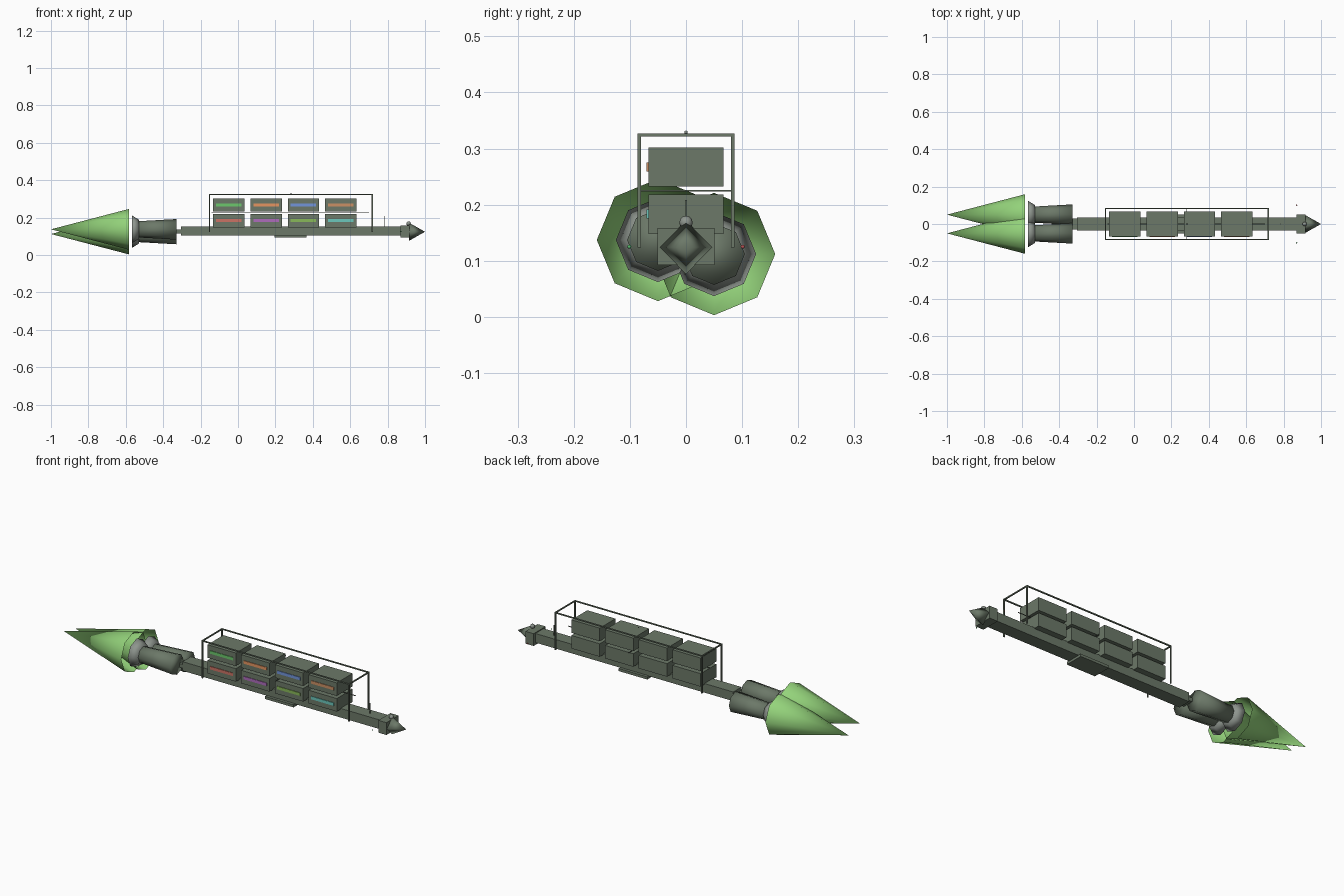
import bpy, bmesh
from math import pi
from mathutils import Matrix, Vector

if "Cube" in bpy.data.objects:
    bpy.data.objects.remove(bpy.data.objects["Cube"])


def material(name, color):
    m = bpy.data.materials.new(name)
    m.diffuse_color = (*color, 1)
    m.use_nodes = True
    m.node_tree.nodes["Principled BSDF"].inputs["Base Color"].default_value = m.diffuse_color
    return m


HULL = material("hull_grey", (0.15, 0.19, 0.14))
METAL = material("bell_grey", (0.27, 0.30, 0.27))
FLAME = material("flame_green", (0.30, 0.66, 0.20))
RED = material("red_light", (0.6, 0.1, 0.1))
GREEN = material("green_light", (0.1, 0.5, 0.15))


def finish(name, bm, mat, smooth=False):
    me = bpy.data.meshes.new(name)
    bm.to_mesh(me)
    bm.free()
    me.materials.append(mat)
    for p in me.polygons:
        p.use_smooth = smooth
    ob = bpy.data.objects.new(name, me)
    bpy.context.collection.objects.link(ob)
    return ob


def box(name, lo, hi, mat=HULL):
    lo, hi = Vector(lo), Vector(hi)
    bm = bmesh.new()
    bmesh.ops.create_cube(bm, size=1, matrix=Matrix.Translation((lo + hi) / 2)
                          @ Matrix.Diagonal((*(hi - lo), 1)))
    return finish(name, bm, mat)


def cone(name, x0, x1, r0, r1, y, z, mat=HULL, sides=8, caps=True):
    # tapered prism along x, radius r0 at x0 and r1 at x1
    bm = bmesh.new()
    bmesh.ops.create_cone(bm, cap_ends=caps, segments=sides, radius1=r0, radius2=r1, depth=x1 - x0,
                          matrix=Matrix.Translation(((x0 + x1) / 2, y, z)) @ Matrix.Rotation(pi / 2, 4, 'Y'))
    bmesh.ops.remove_doubles(bm, verts=bm.verts, dist=1e-5)
    return finish(name, bm, mat, True)


def ball(name, loc, r, mat=HULL):
    bm = bmesh.new()
    bmesh.ops.create_uvsphere(bm, u_segments=8, v_segments=6, radius=r, matrix=Matrix.Translation(loc))
    return finish(name, bm, mat, True)


def bar(name, a, b, t=0.003):
    # thin square bar between two axis-aligned points
    box(name, [min(p, q) - t for p, q in zip(a, b)], [max(p, q) + t for p, q in zip(a, b)])


# Spine, belly plate and engine mount
box("spine", (-0.305, -0.035, 0.104), (0.875, 0.035, 0.153))
box("belly_plate", (0.195, -0.05, 0.092), (0.365, 0.05, 0.106))
box("engine_mount", (-0.34, -0.03, 0.115), (-0.30, 0.03, 0.135))

# Cabin, nose, sensor dome and antenna
box("cabin", (0.87, -0.051, 0.092), (0.918, 0.051, 0.158))
cone("nose", 0.915, 1.0, 0.048, 0, 0, 0.124, sides=4)
ball("sensor_dome", (0.912, 0, 0.168), 0.012, METAL)
bar("antenna", (0.785, 0, 0.15), (0.785, 0, 0.207), 0.0015)

# Two engines with slightly different heights
for side, y, z in (("left", -0.05, 0.137), ("right", 0.05, 0.112)):
    cone("engine_" + side, -0.54, -0.328, 0.043, 0.055, y, z)
    cone("engine_bell_" + side, -0.568, -0.528, 0.075, 0.05, y, z, METAL)
    cone("flame_" + side, -1.0, -0.583, 0, 0.109, y, z, FLAME, caps=False)

# Containers in two layers with coloured stripes on the front
stripes = [[(0.6, 0.17, 0.13), (0.42, 0.15, 0.5), (0.25, 0.48, 0.1), (0.15, 0.57, 0.5)],
           [(0.15, 0.57, 0.15), (0.78, 0.3, 0.12), (0.17, 0.3, 0.7), (0.6, 0.28, 0.13)]]
for level, z in enumerate((0.183, 0.267)):
    for i in range(4):
        x = -0.05 + 0.2 * i
        tag = f"{level}_{i}"
        box("container_" + tag, (x - 0.084, -0.067, z - 0.035), (x + 0.084, 0.067, z + 0.035))
        box("stripe_" + tag, (x - 0.068, -0.070, z - 0.008), (x + 0.068, -0.066, z + 0.008),
            material("stripe_" + tag, stripes[level][i]))

# Cargo cage
for x in (-0.153, 0.718):
    for y in (-0.083, 0.083):
        bar("cage_post", (x, y, 0.127), (x, y, 0.324))
    bar("cage_crossbar", (x, -0.083, 0.324), (x, 0.083, 0.324))
for y in (-0.083, 0.083):
    bar("cage_rail", (-0.153, y, 0.324), (0.718, y, 0.324))
bar("tie_rod", (-0.14, 0, 0.225), (0.70, 0, 0.225), 0.0015)
bar("tie_crossbar", (0.283, -0.083, 0.225), (0.283, 0.083, 0.225), 0.0015)

# Running lights
ball("top_light", (0.283, 0, 0.329), 0.003, METAL)
ball("side_light_green", (0.87, -0.101, 0.125), 0.0035, GREEN)
ball("side_light_red", (0.87, 0.101, 0.125), 0.0035, RED)
